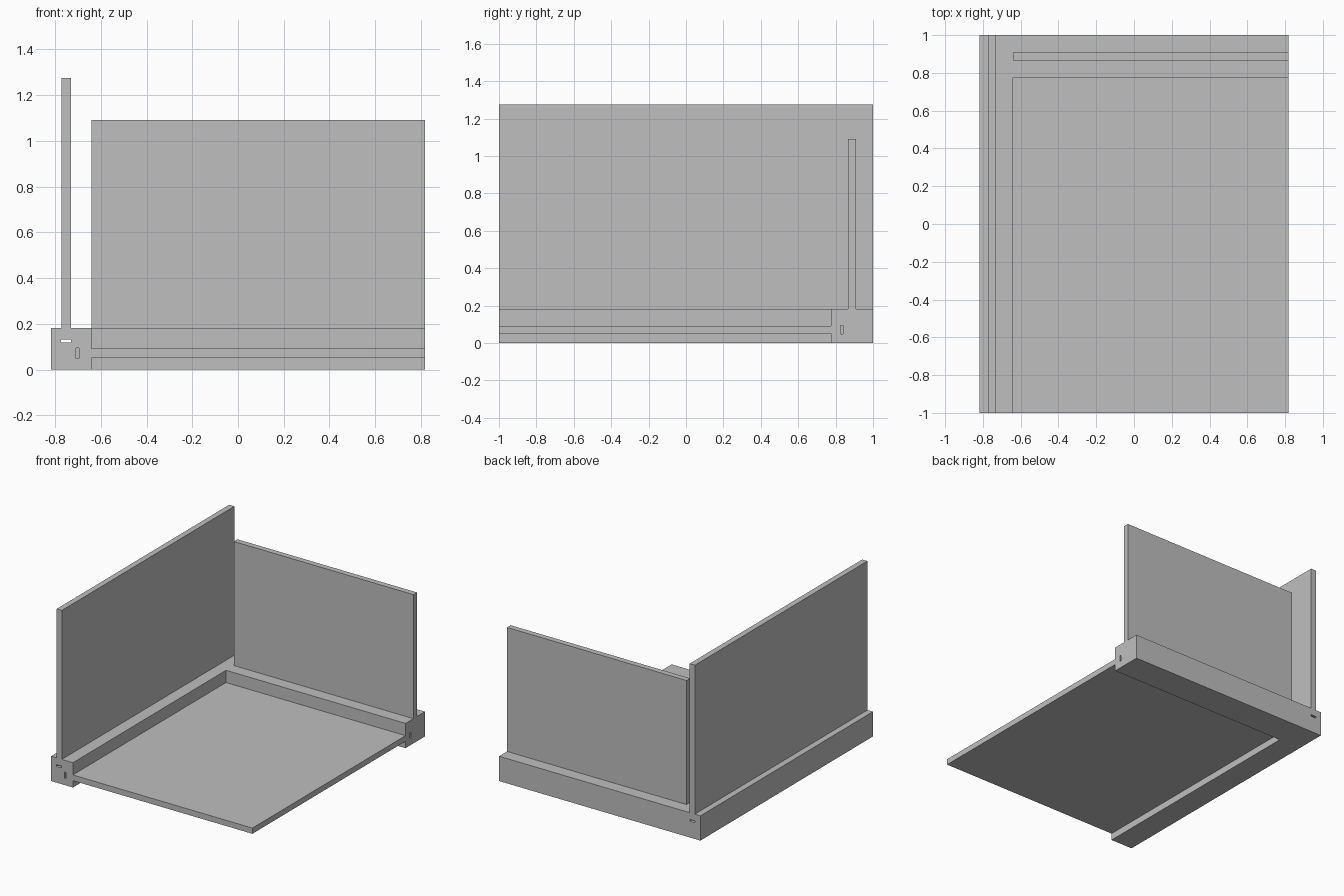
import bpy
import bmesh

default_cube = bpy.data.objects.get("Cube")
if default_cube:
    bpy.data.objects.remove(default_cube, do_unlink=True)

grey = bpy.data.materials.new("plain grey")
grey.use_nodes = True
colour = (0.52, 0.52, 0.52, 1)
grey.diffuse_color = colour
grey.node_tree.nodes["Principled BSDF"].inputs["Base Color"].default_value = colour


def prism(name, outline, z0, z1):
    """Extrude a plan outline from z0 up to z1."""
    bm = bmesh.new()
    base = bm.faces.new([bm.verts.new((x, y, z0)) for x, y in outline])
    top = bmesh.ops.extrude_face_region(bm, geom=[base])["geom"]
    verts = [v for v in top if isinstance(v, bmesh.types.BMVert)]
    bmesh.ops.translate(bm, verts=verts, vec=(0, 0, z1 - z0))
    bmesh.ops.recalc_face_normals(bm, faces=bm.faces)
    mesh = bpy.data.meshes.new(name)
    bm.to_mesh(mesh)
    bm.free()
    mesh.materials.append(grey)
    obj = bpy.data.objects.new(name, mesh)
    bpy.context.collection.objects.link(obj)
    return obj


def box(name, x0, x1, y0, y1, z0, z1):
    return prism(name, [(x0, y0), (x1, y0), (x1, y1), (x0, y1)], z0, z1)


def corner(name, x0, x1, y0, y1, front, end, z0, z1):
    """L-shaped plan: an arm to the front and an arm to the +x end."""
    return prism(name, [(x0, front), (x1, front), (x1, y0),
                        (end, y0), (end, y1), (x0, y1)], z0, z1)


left, inner, end = -0.817, -0.64, 0.817
beam_top = 0.182

# Corner base rail
rail = corner("corner_rail", left, inner, 0.775, 1, -1, end, 0, beam_top)

# Narrow channels through the rail
cutters = [
    box("flat_channel_cutter", -0.774, -0.731, -1.1, 1.1, 0.119, 0.132),
    corner("upright_channel_cutter", -0.708, -0.695, 0.825, 0.839,
           -1.1, 0.9, 0.049, 0.095),
]
for cutter in cutters:
    cutter.hide_render = True
    mod = rail.modifiers.new("channel", 'BOOLEAN')
    mod.operation = 'DIFFERENCE'
    mod.solver = 'EXACT'
    mod.object = cutter
    bpy.context.view_layer.objects.active = rail
    bpy.ops.object.modifier_apply(modifier=mod.name)
    bpy.data.objects.remove(cutter, do_unlink=True)

# Floor and wall panels
box("floor_panel", inner, end, -1, 0.775, 0.05, 0.092)
box("side_wall", -0.772, -0.73, -1, 1, beam_top, 1.275)
box("back_wall", inner, end, 0.866, 0.908, beam_top, 1.092)
